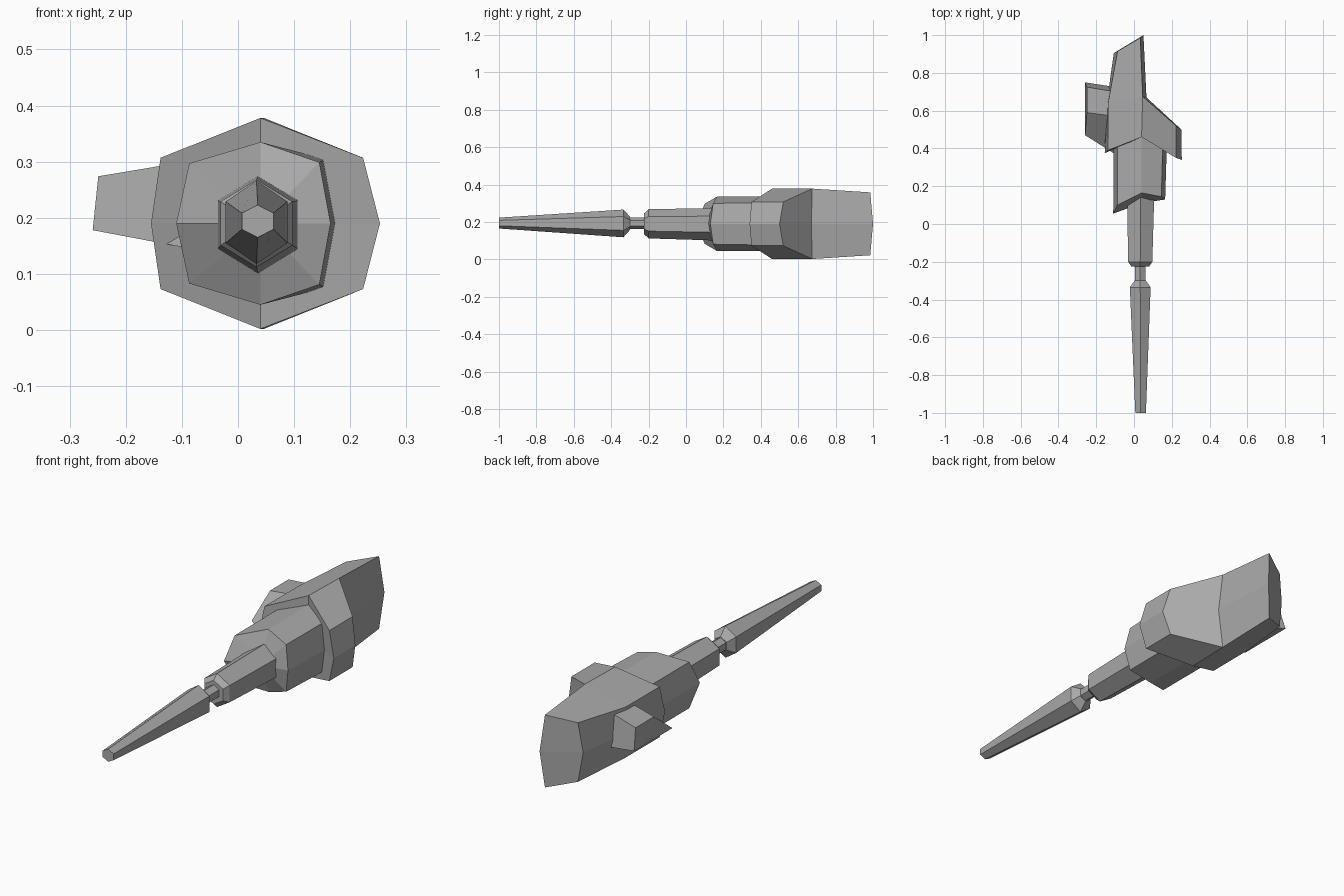
import bpy, bmesh, math

if "Cube" in bpy.data.objects:
    bpy.data.objects.remove(bpy.data.objects["Cube"])

MID = 0.19  # height of the symmetry plane

grey = bpy.data.materials.new("plain grey")
grey.diffuse_color = (0.4, 0.4, 0.4, 1)
grey.use_nodes = True
grey.node_tree.nodes["Principled BSDF"].inputs["Base Color"].default_value = grey.diffuse_color


def make(name, verts, faces, mirror=False):
    bm = bmesh.new()
    vs = [bm.verts.new(v) for v in verts]
    for f in faces:
        bm.faces.new([vs[i] for i in f])
    if mirror:
        # reflect the upper half below the middle plane and weld the seam
        dup = bmesh.ops.duplicate(bm, geom=bm.verts[:] + bm.edges[:] + bm.faces[:])
        for v in dup["geom"]:
            if isinstance(v, bmesh.types.BMVert):
                v.co.z = -v.co.z
        bmesh.ops.remove_doubles(bm, verts=bm.verts[:], dist=0.0005)
    bmesh.ops.recalc_face_normals(bm, faces=bm.faces[:])
    me = bpy.data.meshes.new(name)
    bm.to_mesh(me)
    bm.free()
    me.materials.append(grey)
    ob = bpy.data.objects.new(name, me)
    ob.location.z = MID
    bpy.context.collection.objects.link(ob)
    return ob


def hex_tube(name, rings):
    # each ring: y, centre x, centre z offset, half width, half height
    verts = []
    for y, cx, cz, w, h in rings:
        for k in range(6):
            a = math.radians(90 - 60 * k)
            verts.append((cx + w * math.cos(a) / math.cos(math.pi / 6), y,
                          cz + h * math.sin(a)))
    faces = [list(range(6)), list(range(len(verts) - 6, len(verts)))]
    for r in range(len(rings) - 1):
        for k in range(6):
            a, b = r * 6 + k, r * 6 + (k + 1) % 6
            faces.append([a, b, b + 6, a + 6])
    return make(name, verts, faces)


# Long tapered tip, thin neck and forward barrel
hex_tube("tapered_tip", [(-1.0, .035, .004, .028, .029), (-.335, .033, .002, .055, .074),
                         (-.30, .033, .003, .030, .036)])
hex_tube("neck", [(-.31, .033, .003, .028, .032), (-.20, .033, .003, .028, .032)])
hex_tube("barrel", [(-.225, .033, 0, .047, .055), (-.20, .033, 0, .064, .078),
                    (.25, .036, -.003, .074, .089)])

# Middle housing: slanted front, straight sides (upper half, mirrored)
housing = [(-.11, .055, 0), (-.087, .10, .107), (.04, .165, .145), (.145, .145, .109), (.165, .13, 0),
           (-.107, .52, 0), (-.087, .52, .107), (.04, .52, .145), (.155, .52, .115), (.177, .52, 0),
           (.04, .11, 0), (.04, .52, 0)]
hf = [[i, i + 1, i + 6, i + 5] for i in range(4)]
hf += [[i, i + 1, 10] for i in range(4)] + [[i + 5, i + 6, 11] for i in range(4)]
make("housing", housing, hf, True)

# Large rear body with a side wing (upper half, mirrored)
body = [(.04, .46, .188), (.223, .35, .117), (.253, .34, 0),      # 0-2 front right rim
        (.223, .52, .117), (.251, .50, 0),                        # 3-4 wing back
        (.046, .675, .188), (.066, .67, 0),                       # 5-6 wing root
        (.033, .985, .168), (.05, 1.0, 0),                        # 7-8 rear right
        (-.087, .915, .137), (-.107, .905, 0),                    # 9-10 rear left
        (-.137, .64, .117), (-.145, .635, 0),                     # 11-12 left side
        (-.138, .39, .117), (-.155, .375, 0), (.04, .46, 0)]      # 13-15 front left rim
bf = [[0, 1, 3, 5], [1, 2, 4, 3], [3, 4, 6, 5], [5, 6, 8, 7], [7, 8, 10, 9],
      [9, 10, 12, 11], [11, 12, 14, 13], [0, 5, 11, 13], [5, 7, 9, 11],
      [0, 13, 14, 15], [0, 15, 2, 1]]
make("rear_body", body, bf, True)

# Small side fin with a sloping front
fin = [(-.249, .59, .084), (-.249, .725, .084), (-.259, .75, -.012), (-.259, .47, -.012),
       (-.10, .57, .109), (-.10, .70, .109), (-.10, .725, -.042), (-.10, .37, -.042)]
ff = [[0, 1, 2, 3], [4, 5, 6, 7]] + [[i, (i + 1) % 4, (i + 1) % 4 + 4, i + 4] for i in range(4)]
make("side_fin", fin, ff)
